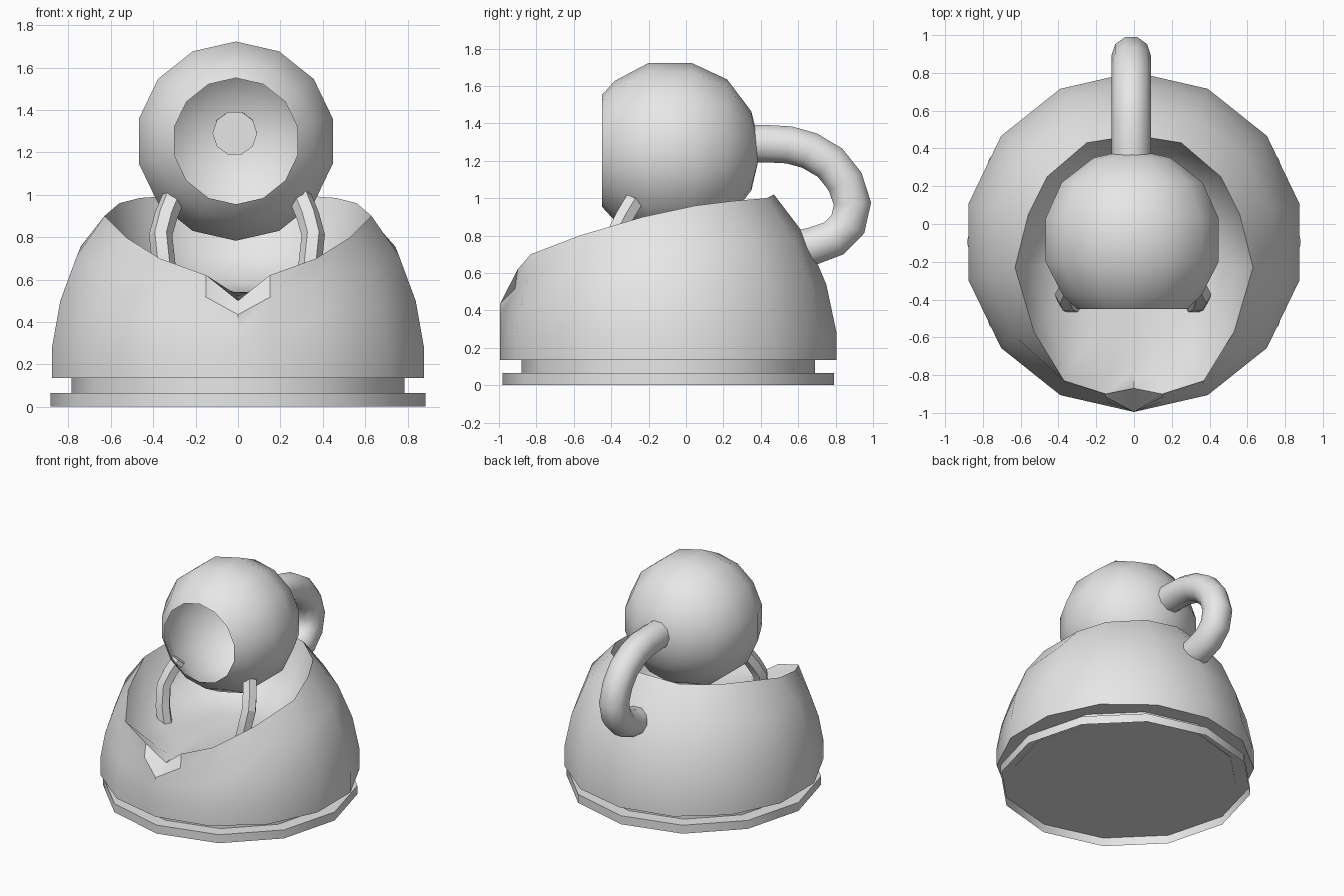
import bpy, bmesh
from math import sin, cos, pi, radians
from mathutils import Vector

cube = bpy.data.objects.get("Cube")
if cube:
    bpy.data.objects.remove(cube, do_unlink=True)

grey = bpy.data.materials.new("plain_grey")
grey.use_nodes = True
grey.diffuse_color = (0.8, 0.8, 0.8, 1)
grey.node_tree.nodes["Principled BSDF"].inputs["Base Color"].default_value = (0.8, 0.8, 0.8, 1)

AXIS_Y = -0.095  # depth of the body's vertical axis


def loft(name, rings, cap_start=False, cap_end=False, angle=40):
    """Skin a stack of closed rings that share a point count."""
    bm = bmesh.new()
    rows = [[bm.verts.new(p) for p in ring] for ring in rings]
    n = len(rows[0])
    for a, b in zip(rows, rows[1:]):
        for i in range(n):
            j = (i + 1) % n
            bm.faces.new((a[i], a[j], b[j], b[i]))
    if cap_start:
        bm.faces.new(rows[0][::-1])
    if cap_end:
        bm.faces.new(rows[-1])
    bmesh.ops.recalc_face_normals(bm, faces=bm.faces)
    mesh = bpy.data.meshes.new(name)
    bm.to_mesh(mesh)
    bm.free()
    mesh.materials.append(grey)
    obj = bpy.data.objects.new(name, mesh)
    bpy.context.collection.objects.link(obj)
    bpy.ops.object.select_all(action='DESELECT')
    obj.select_set(True)
    bpy.context.view_layer.objects.active = obj
    bpy.ops.object.shade_smooth_by_angle(angle=radians(angle))
    return obj


def circle(n, r, z):
    return [Vector((r * sin(2 * pi * i / n), AXIS_Y - r * cos(2 * pi * i / n), z)) for i in range(n)]


def tube(name, path, r, sides, angle):
    pts = [Vector(p) for p in path]
    rings = []
    for i, p in enumerate(pts):
        t = (pts[min(i + 1, len(pts) - 1)] - pts[max(i - 1, 0)]).normalized()
        u = Vector((1, 0, 0))
        u = (u - t * t.dot(u)).normalized()
        v = t.cross(u)
        rings.append([p + r * (u * cos(2 * pi * k / sides) + v * sin(2 * pi * k / sides))
                      for k in range(sides)])
    return loft(name, rings, True, True, angle)


def dome_radius(z):
    prof = [(0.28, 0.9), (0.5, 0.86), (0.75, 0.765), (0.9, 0.67), (1.05, 0.55)]
    for (z0, r0), (z1, r1) in zip(prof, prof[1:]):
        if z <= z1:
            return r0 + (r1 - r0) * max(0, (z - z0) / (z1 - z0))
    return prof[-1][1]


# Base rim, open underneath, and the recessed neck closing it
loft("base_rim", [circle(12, 0.885, 0), circle(12, 0.885, 0.065), circle(12, 0.77, 0.065)])
loft("base_neck", [circle(12, 0.785, 0.06), circle(12, 0.785, 0.145)], True, True)

# Body shell: slanted, notched rim from front to back, mirrored across x
half_rim = [(0, -0.87, 0.5), (0.15, -0.9, 0.62), (0.37, -0.83, 0.7),
            (0.53, -0.57, 0.8), (0.63, -0.23, 0.9), (0.56, 0.05, 0.96),
            (0.46, 0.25, 0.985), (0.25, 0.43, 1.0), (0, 0.47, 1.02)]
step = 2 * pi / 14
half_angles = [0, 0.41 * step] + [k * step for k in range(1, 8)]
rim = [Vector(p) for p in half_rim] + [Vector((-x, y, z)) for x, y, z in half_rim[-2:0:-1]]
angles = half_angles + [-a for a in half_angles[-2:0:-1]]


def body_point(a, r, z):
    r *= cos(step / 2) / cos(a % step - step / 2)
    return Vector((r * sin(a), AXIS_Y - r * cos(a), z))


body_rings = [[body_point(a, 0.9, z) for a in angles] for z in (0.135, 0.28)]
for t in (0.35, 0.7):
    ring = []
    for a, top in zip(angles, rim):
        z = 0.28 + t * (top.z - 0.28)
        ring.append(body_point(a, 0.9 if a == 0 else dome_radius(z), z))
    body_rings.append(ring)
body_rings.append(rim)

# Hollow inside the rim
centre = Vector((0, -0.17, 0))
for scale, lift in ((0.87, 0.4), (0.6, 0.08), (0.25, 0)):
    ring = []
    for p in rim:
        q = centre + (p - centre) * scale
        q.z = 0.54 + lift * (p.z - 0.54)
        ring.append(q)
    body_rings.append(ring)
loft("body_shell", body_rings, True, True)

# Round hollow head, open at the front
head_profile = [(-0.45, 0.298), (-0.38, 0.375), (-0.2, 0.47), (0.03, 0.47),
                (0.22, 0.382), (0.35, 0.21), (0.385, 0.06)]
loft("head", [[Vector((-0.01 + r * sin(i * step), y, 1.253 + r * cos(i * step))) for i in range(14)]
              for y, r in head_profile], False, True)

# Handle from the back of the head to the body
handle_path = [(0.3, 1.29), (0.42, 1.292), (0.55, 1.285), (0.66, 1.255), (0.77, 1.19),
               (0.85, 1.09), (0.89, 0.97), (0.865, 0.86), (0.79, 0.785), (0.68, 0.745), (0.57, 0.72)]
tube("handle", [(-0.015, y, z) for y, z in handle_path], 0.105, 10, 40)

# Pair of small bent arms
arm_path = [(0.3, -0.28, 0.985), (0.335, -0.33, 0.9), (0.36, -0.375, 0.81),
            (0.345, -0.41, 0.67), (0.32, -0.42, 0.55)]
for side, label in ((1, "left"), (-1, "right")):
    tube(label + "_arm", [(side * x - 0.005, y, z) for x, y, z in arm_path], 0.055, 6, 20)
